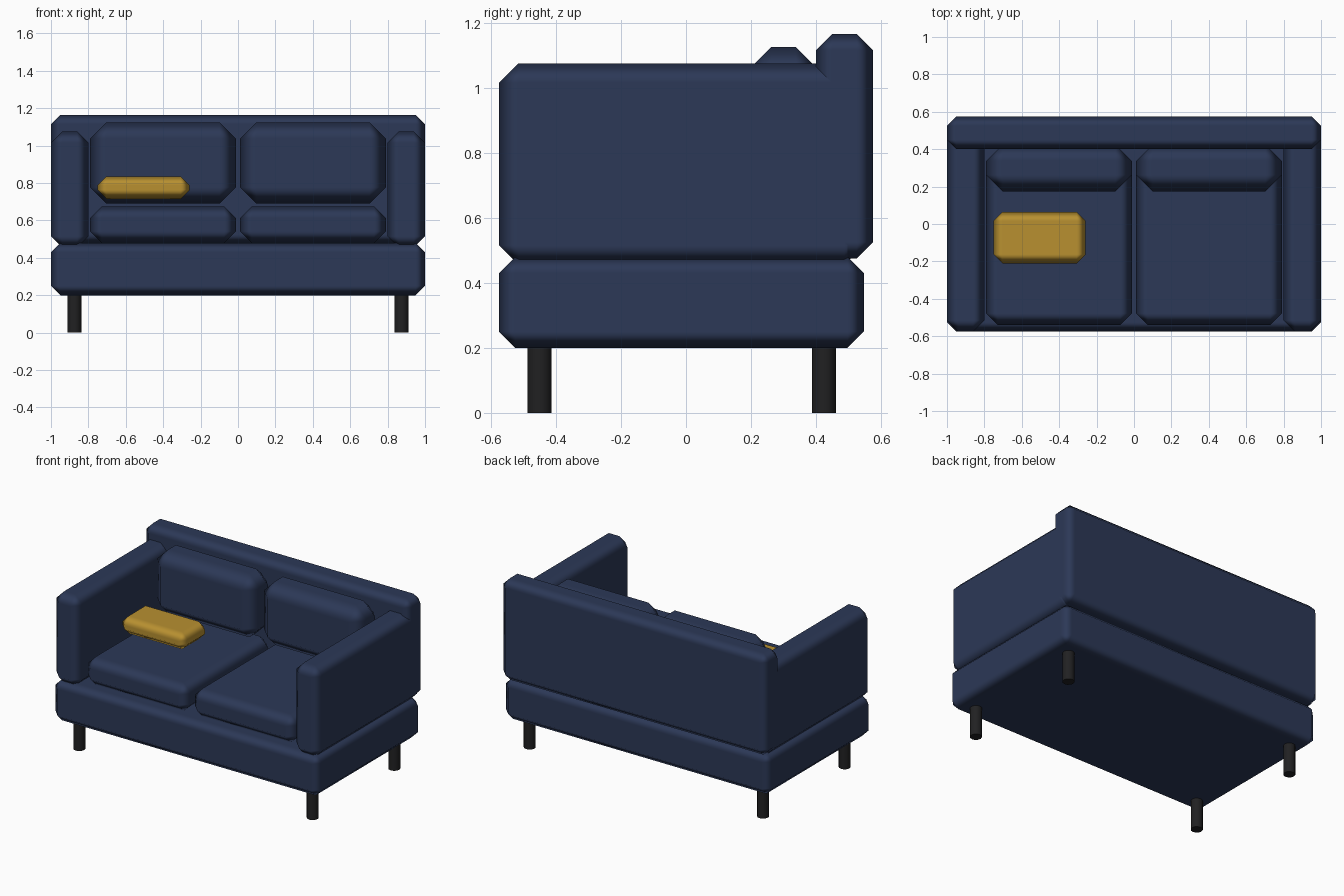
import bpy, math

if "Cube" in bpy.data.objects:
    bpy.data.objects.remove(bpy.data.objects["Cube"])


def material(name, rgb):
    m = bpy.data.materials.new(name)
    m.diffuse_color = (*rgb, 1.0)
    m.use_nodes = True
    m.node_tree.nodes["Principled BSDF"].inputs["Base Color"].default_value = m.diffuse_color
    return m


NAVY = material("navy_fabric", (0.025, 0.04, 0.095))
MUSTARD = material("mustard_fabric", (0.48, 0.28, 0.03))
BLACK = material("black_legs", (0.015, 0.015, 0.016))


def padded_box(name, x, y, z, bevel, mat=NAVY):
    """Box given by its (min, max) extents, with soft-shaded chamfered edges."""
    ext = (x, y, z)
    bpy.ops.mesh.primitive_cube_add(size=1, location=[(a + b) / 2 for a, b in ext])
    ob = bpy.context.object
    ob.name = name
    ob.scale = [b - a for a, b in ext]
    bpy.ops.object.transform_apply(location=False, rotation=False, scale=True)
    bpy.ops.object.shade_smooth()
    mod = ob.modifiers.new("chamfer", 'BEVEL')
    mod.width = bevel
    mod.segments = 1
    mod.limit_method = 'NONE'
    mod.harden_normals = True
    ob.data.materials.append(mat)
    return ob


# Frame: base and backrest
padded_box("base", (-1, 1), (-0.575, 0.547), (0.20, 0.48), 0.05)
padded_box("backrest", (-1, 1), (0.40, 0.575), (0.475, 1.165), 0.05)

# Mirrored arms, seat cushions and back cushions
for side, s in (("left", -1), ("right", 1)):
    def span(a, b):
        return tuple(sorted((s * a, s * b)))
    padded_box(f"{side}_arm", span(0.80, 1.0), (-0.575, 0.547), (0.455, 1.075), 0.06)
    padded_box(f"{side}_seat_cushion", span(0.012, 0.79), (-0.54, 0.40), (0.48, 0.675), 0.062)
    padded_box(f"{side}_back_cushion", span(0.012, 0.79), (0.175, 0.425), (0.69, 1.125), 0.087)

# Throw pillow
padded_box("throw_pillow", (-0.752, -0.258), (-0.21, 0.064), (0.716, 0.836), 0.048, MUSTARD)

# Round legs
for x_name, x in (("left", -0.875), ("right", 0.875)):
    for y_name, y in (("front", -0.45), ("back", 0.424)):
        bpy.ops.mesh.primitive_cylinder_add(vertices=12, radius=0.037, depth=0.21,
                                            location=(x, y, 0.105))
        leg = bpy.context.object
        leg.name = f"{y_name}_{x_name}_leg"
        bpy.ops.object.shade_smooth_by_angle(angle=math.radians(40))
        leg.data.materials.append(BLACK)
